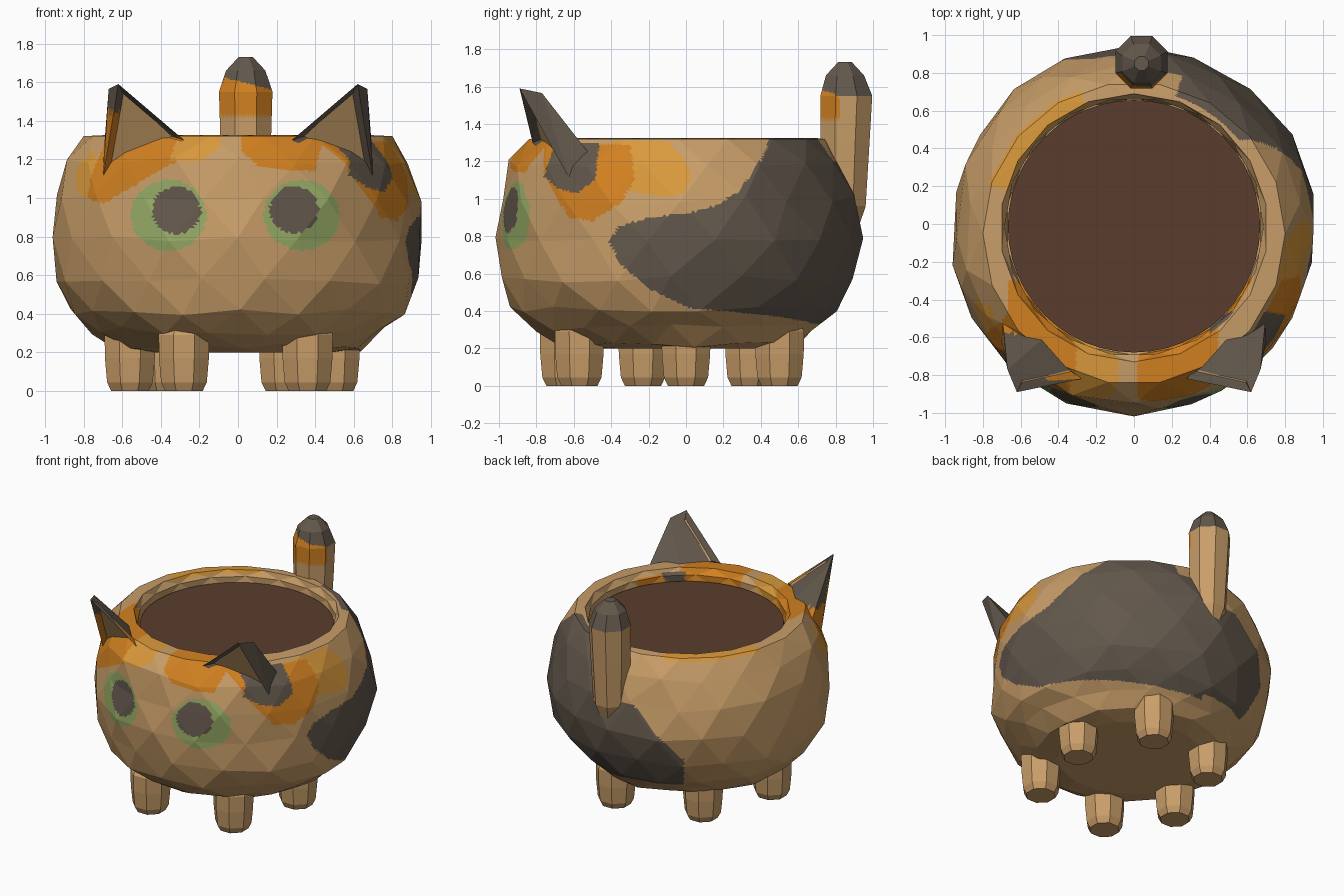
import bpy, bmesh, math, random
from mathutils import Vector

if "Cube" in bpy.data.objects:
    bpy.data.objects.remove(bpy.data.objects["Cube"])

random.seed(7)
TAN, ORANGE, AMBER, CHARCOAL, GREEN, SOIL = range(6)
COLOURS = [("tan", (0.58, 0.34, 0.14)), ("orange", (0.65, 0.22, 0.015)),
           ("amber", (0.70, 0.32, 0.045)), ("charcoal", (0.125, 0.098, 0.073)),
           ("eye_green", (0.30, 0.40, 0.13)), ("soil_brown", (0.10, 0.048, 0.026))]
MATS = []
for label, rgb in COLOURS:
    m = bpy.data.materials.new(label)
    m.diffuse_color = (*rgb, 1)
    m.use_nodes = True
    m.node_tree.nodes["Principled BSDF"].inputs["Base Color"].default_value = m.diffuse_color
    MATS.append(m)


def finish(bm, name, rule=None, cuts=0):
    """Refine flat facets so painted borders are crisp, then colour by rule."""
    if cuts:
        bmesh.ops.triangulate(bm, faces=bm.faces[:])
        bmesh.ops.subdivide_edges(bm, edges=bm.edges[:], cuts=cuts, use_grid_fill=True)
    bm.normal_update()
    if rule:
        for f in bm.faces:
            f.material_index = rule(f, f.calc_center_median())
    me = bpy.data.meshes.new(name)
    bm.to_mesh(me)
    bm.free()
    for m in MATS:
        me.materials.append(m)
    ob = bpy.data.objects.new(name, me)
    bpy.context.collection.objects.link(ob)
    return ob


def loft(rings, n, jitter=0.0, stagger=False, phase=0.0):
    """Rings of (z, radius, centre x, centre y), capped at both ends."""
    bm = bmesh.new()
    loops = []
    for i, (z, r, cx, cy) in enumerate(rings):
        loop = []
        k = jitter if 0 < i < 8 else 0
        for j in range(n):
            a = (j + (0.5 * (i % 2) if stagger else 0) + phase + random.uniform(-9, 9) * k) * math.tau / n
            rr = r + random.uniform(-1, 1) * k
            zz = z + random.uniform(-1.5, 1.5) * k * (0.3 if z > 1.3 else 1)
            loop.append(bm.verts.new((cx + rr * math.cos(a), cy + rr * math.sin(a), zz)))
        loops.append(loop)
    for i in range(len(loops) - 1):
        lo, hi = loops[i], loops[i + 1]
        for j in range(n):
            k = (j + 1) % n
            if not stagger:
                bm.faces.new((lo[j], lo[k], hi[k], hi[j]))
            elif i % 2 == 0:
                bm.faces.new((lo[j], lo[k], hi[j]))
                bm.faces.new((lo[k], hi[k], hi[j]))
            else:
                bm.faces.new((lo[j], lo[k], hi[k]))
                bm.faces.new((lo[j], hi[k], hi[j]))
    for end, loop in ((0, loops[0][::-1]), (-1, loops[-1])):
        c = bm.verts.new((rings[end][2], rings[end][3], rings[end][0]))
        for j in range(n):
            bm.faces.new((loop[j], loop[(j + 1) % n], c))
    return bm


def inside(u, v, poly):
    hit = False
    for (a, b), (c, d) in zip(poly, poly[1:] + poly[:1]):
        if (b > v) != (d > v) and u < (c - a) * (v - b) / (d - b) + a:
            hit = not hit
    return hit


# Coat patches: side ones use (y, z), face ones use (x, z)
SIDE_DARK = [(-.41, .77), (-.36, .85), (-.2, .9), (0, .92), (.15, .96), (.27, 1.03), (.36, 1.14),
             (.43, 1.27), (.47, 1.4), (1.1, 1.4), (1.1, .33), (.7, .33), (.5, .37), (.2, .4),
             (0, .42), (-.2, .52), (-.35, .65)]
EAR_DARK = [(-.76, 1.12), (-.68, 1.05), (-.58, 1.03), (-.49, 1.1), (-.46, 1.3), (-.7, 1.3)]
SIDE_ORANGE = [(-.76, 1.14), (-.69, 1.0), (-.62, .9), (-.5, .88), (-.35, .98), (-.27, 1.1),
               (-.3, 1.29), (-.76, 1.29)]
SIDE_AMBER = [(-.4, 1.31), (-.1, 1.31), (.0, 1.2), (.03, 1.1), (-.01, 1.03), (-.1, 1.01), (-.3, 1.04)]
FACE_ORANGE_R = [(.02, 1.24), (.1, 1.17), (.25, 1.14), (.4, 1.14), (.45, 1.34), (.02, 1.34)]
FACE_ORANGE_L = [(-.78, 1.0), (-.7, .97), (-.58, 1.04), (-.3, 1.2), (-.22, 1.34), (-.66, 1.34), (-.76, 1.12)]
FACE_AMBER_L = [(-.36, 1.19), (-.2, 1.19), (-.1, 1.26), (-.08, 1.34), (-.3, 1.34)]
CHEEK_AMBER_L = [(-.84, 1.05), (-.8, 1.0), (-.72, 1.02), (-.68, 1.15), (-.76, 1.24), (-.84, 1.15)]


def coat(f, c):
    x, y, z = c
    ang = math.degrees(math.atan2(y, x)) % 360
    if y < -0.4:
        for ex, px, pz in ((-.36, -.32, .935), (.33, .29, .94)):
            if math.hypot((x - px) / .125, (z - pz) / .122) < 1:
                return CHARCOAL
            if math.hypot((x - ex) / .195, (z - .91) / .183) < 1:
                return GREEN
    if x > 0 and y < -0.4 and inside(y, z, EAR_DARK) and x > .4:
        return CHARCOAL
    if x > .35 and inside(y, z, SIDE_ORANGE):
        return ORANGE
    if x > .35 and inside(y, z, SIDE_AMBER) and math.hypot(x, y) > .73:
        return AMBER
    if y < -.5:
        if inside(x, z, FACE_ORANGE_R):
            return ORANGE
        if inside(x, z, FACE_AMBER_L):
            return AMBER
    if y < -.3:
        if inside(x, z, FACE_ORANGE_L):
            return ORANGE
        if inside(x, z, CHEEK_AMBER_L):
            return AMBER
    # big dark saddle wrapping behind the tail
    if x > 0 and inside(y, z, SIDE_DARK) and (z < 1.2 or 28 < ang < 72) and math.hypot(x, y) > .71:
        return CHARCOAL
    if x <= 0 and y > 0 and .36 < z < 1.0:
        limit = 124 if z < .62 else 124 - (z - .62) * 60
        if ang < limit:
            return CHARCOAL
    # amber streak on the back rim
    if 112 < ang < 165 and z > 1.3:
        return AMBER
    return TAN


# Pot body with rim and hollow top
body = [(.2, .5, 0, -.04), (.225, .645, 0, -.05), (.31, .755, 0, -.07), (.41, .865, 0, -.065),
        (.57, .945, 0, -.05), (.78, .97, 0, -.035), (1.0, .95, 0, -.045), (1.19, .895, 0, -.06),
        (1.32, .80, 0, -.05), (1.325, .71, 0, -.02), (1.28, .685, 0, -.015), (1.2, .68, 0, -.015)]
finish(loft(body, 18, jitter=.014, stagger=True), "pot_body", coat, cuts=12)

# Soil filling
finish(loft([(1.19, .668, 0, -.012), (1.24, .668, 0, -.012)], 48), "soil", lambda f, c: SOIL)

# Six stubby legs
for i, (lx, ly) in enumerate([(.36, -.57), (-.28, -.65), (-.56, -.23), (-.38, .34), (.24, .5), (.5, 0)]):
    rings = [(0, .105, lx, ly), (.045, .128, lx, ly), (.17, .14, lx, ly),
             (.29, .142, lx, ly), (.36, .12, lx * .97, ly * .97)]
    finish(loft(rings, 8, phase=.5), f"leg_{i + 1}", lambda f, c: TAN)


# Upright tail with a dark tip
def tail_coat(f, c):
    edge = 1.545 + (.05 - .25 * (c.x - .04) if c.y < .8 else 0)
    if c.z > edge:
        return CHARCOAL
    return ORANGE if c.z > 1.425 and c.y < .82 else TAN


tail = [(.80, .05, .04, .86), (.96, .125, .04, .845), (1.3, .142, .04, .85), (1.55, .15, .04, .857),
        (1.66, .11, .04, .85), (1.73, .04, .04, .85)]
finish(loft(tail, 8, phase=.5), "tail", tail_coat, cuts=8)


# Ears: hull wedges with a sunken triangle in the front
def ear(name, side, rule):
    bm = bmesh.new()
    pts = [(.28, -.82, 1.3), (.70, -.62, 1.1), (.62, -.89, 1.59), (.67, -.77, 1.565),
           (.70, -.47, 1.18), (.45, -.58, 1.27)]
    for x, y, z in pts:
        bm.verts.new((x * side, y, z))
    bmesh.ops.convex_hull(bm, input=bm.verts[:])
    bmesh.ops.recalc_face_normals(bm, faces=bm.faces[:])
    bm.normal_update()
    d = Vector((.0457 * side, -.184, -.0947)).normalized()
    front = max(bm.faces, key=lambda f: f.normal.dot(d))
    bmesh.ops.inset_region(bm, faces=[front], thickness=.06, depth=0)
    for f in bm.faces:
        f.material_index = CHARCOAL
    front.material_index = TAN
    bmesh.ops.translate(bm, verts=front.verts[:], vec=-d * .035)
    finish(bm, name, rule, cuts=8)


def left_ear_coat(f, c):
    if f.material_index == TAN:
        return TAN
    return CHARCOAL if c.z > (1.45 if f.normal.y < -.2 else 1.31) else ORANGE


ear("right_ear", 1, lambda f, c: f.material_index)
ear("left_ear", -1, left_ear_coat)

# Small nose bump
bm = bmesh.new()
bmesh.ops.create_icosphere(bm, subdivisions=1, radius=1)
for v in bm.verts:
    w = .06 if v.co.z > 0 else .035
    v.co = Vector((v.co.x * w, -.962 + v.co.y * .035, .83 + v.co.z * .04))
finish(bm, "nose", lambda f, c: TAN)
